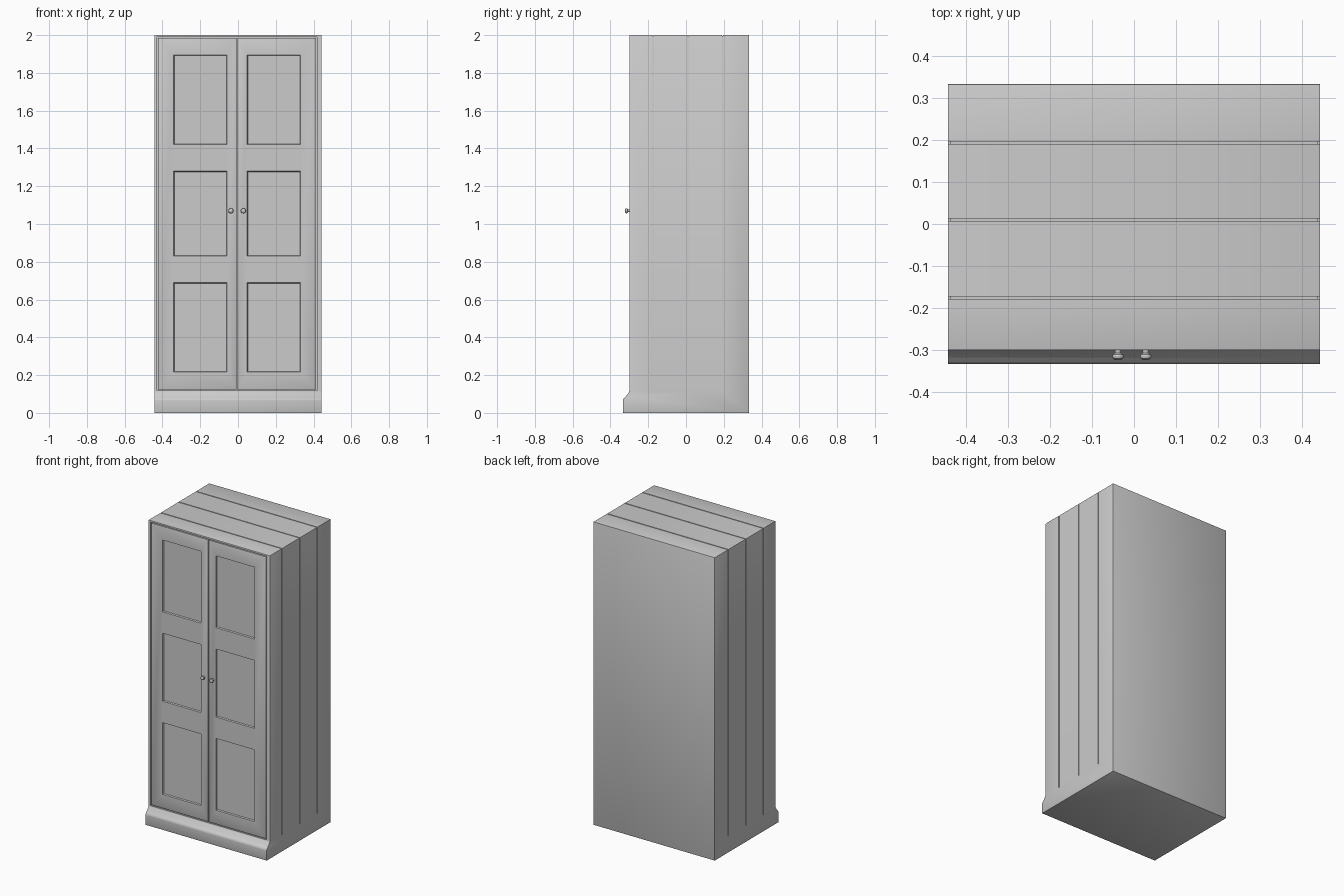
import bpy, bmesh, math
from mathutils import Matrix, Vector

if "Cube" in bpy.data.objects:
    bpy.data.objects.remove(bpy.data.objects["Cube"])


def finish(bm, name, bevel=0.0, smooth=True):
    bmesh.ops.recalc_face_normals(bm, faces=bm.faces[:])
    if bevel:
        bmesh.ops.bevel(bm, geom=bm.edges[:], offset=bevel, segments=2,
                        profile=0.5, affect='EDGES', clamp_overlap=True)
    me = bpy.data.meshes.new(name)
    bm.to_mesh(me)
    bm.free()
    ob = bpy.data.objects.new(name, me)
    bpy.context.collection.objects.link(ob)
    return ob


def prism(bm, pts, direction):
    """Extrude a closed 3D outline."""
    face = bm.faces.new([bm.verts.new(p) for p in pts])
    ext = bmesh.ops.extrude_face_region(bm, geom=[face])
    verts = [v for v in ext['geom'] if isinstance(v, bmesh.types.BMVert)]
    bmesh.ops.translate(bm, verts=verts, vec=direction)
    return verts


def box(bm, x0, x1, y0, y1, z0, z1):
    return prism(bm, [(x0, y0, z0), (x1, y0, z0), (x1, y0, z1), (x0, y0, z1)],
                 (0, y1 - y0, 0))


def cut(ob, cutter):
    mod = ob.modifiers.new("cut", 'BOOLEAN')
    mod.operation, mod.solver, mod.object = 'DIFFERENCE', 'EXACT', cutter
    bpy.context.view_layer.objects.active = ob
    bpy.ops.object.modifier_apply(modifier=mod.name)
    bpy.data.objects.remove(cutter)


def smooth(ob):
    bpy.ops.object.select_all(action='DESELECT')
    ob.select_set(True)
    bpy.context.view_layer.objects.active = ob
    bpy.ops.object.shade_smooth_by_angle(angle=math.radians(30))


W, FRONT, BACK, MID = 0.443, -0.30, 0.333, -0.005

# cabinet body: side profile with the moulded plinth at the front
bm = bmesh.new()
profile = [(BACK, 0), (BACK, 2), (FRONT, 2), (FRONT, 0.113), (-0.305, 0.106),
           (-0.318, 0.088), (-0.329, 0.077), (-0.333, 0.068), (-0.333, 0)]
prism(bm, [(-W, y, z) for y, z in profile], (2 * W, 0, 0))
body = finish(bm, "cabinet_body", bevel=0.002)

# plank grooves running up the sides and over the top, plus the door opening
bm = bmesh.new()
d, g = 0.006, 0.006
for y in (-0.175, 0.01, 0.193):
    outline = [(-W - .02, .11), (-W + d, .11), (-W + d, 2 - d), (W - d, 2 - d),
               (W - d, .11), (W + .02, .11), (W + .02, 2.02), (-W - .02, 2.02)]
    prism(bm, [(x, y - g / 2, z) for x, z in outline], (0, g, 0))
box(bm, MID - 0.423, MID + 0.423, FRONT - 0.02, FRONT + 0.016, 0.119, 1.990)
cut(body, finish(bm, "groove_cutter"))
smooth(body)

# doors with three sunken panels, and knobs
for side, s in (("left", -1), ("right", 1)):
    bm = bmesh.new()
    x0, x1 = sorted((MID + s * 0.003, MID + s * 0.418))
    box(bm, x0, x1, FRONT, FRONT + 0.018, 0.124, 1.985)
    door = finish(bm, side + "_door", bevel=0.002)

    bm = bmesh.new()
    p0, p1 = sorted((MID + s * 0.053, MID + s * 0.336))
    for z0, z1 in ((0.215, 0.69), (0.83, 1.28), (1.42, 1.895)):
        inner = box(bm, p0, p1, FRONT - 0.002, FRONT + 0.009, z0, z1)
        for v in inner:
            v.co.x += 0.004 if v.co.x < (p0 + p1) / 2 else -0.004
            v.co.z += 0.004 if v.co.z < (z0 + z1) / 2 else -0.004
    cut(door, finish(bm, "panel_cutter"))
    smooth(door)

    # knob: turned profile (radius, distance out from the door)
    bm = bmesh.new()
    turned = [(0, -0.003), (0.008, -0.003), (0.007, 0.007), (0.012, 0.010),
              (0.0135, 0.015), (0.012, 0.020), (0.007, 0.023), (0, 0.024)]
    vs = [bm.verts.new((r, -h, 0)) for r, h in turned]
    es = [bm.edges.new(e) for e in zip(vs, vs[1:])]
    bmesh.ops.spin(bm, geom=vs + es, cent=(0, 0, 0), axis=(0, 1, 0),
                   angle=math.tau, steps=20)
    bmesh.ops.remove_doubles(bm, verts=bm.verts[:], dist=1e-5)
    knob = finish(bm, side + "_knob")
    knob.location = (MID + s * 0.033, FRONT, 1.07)
    smooth(knob)
